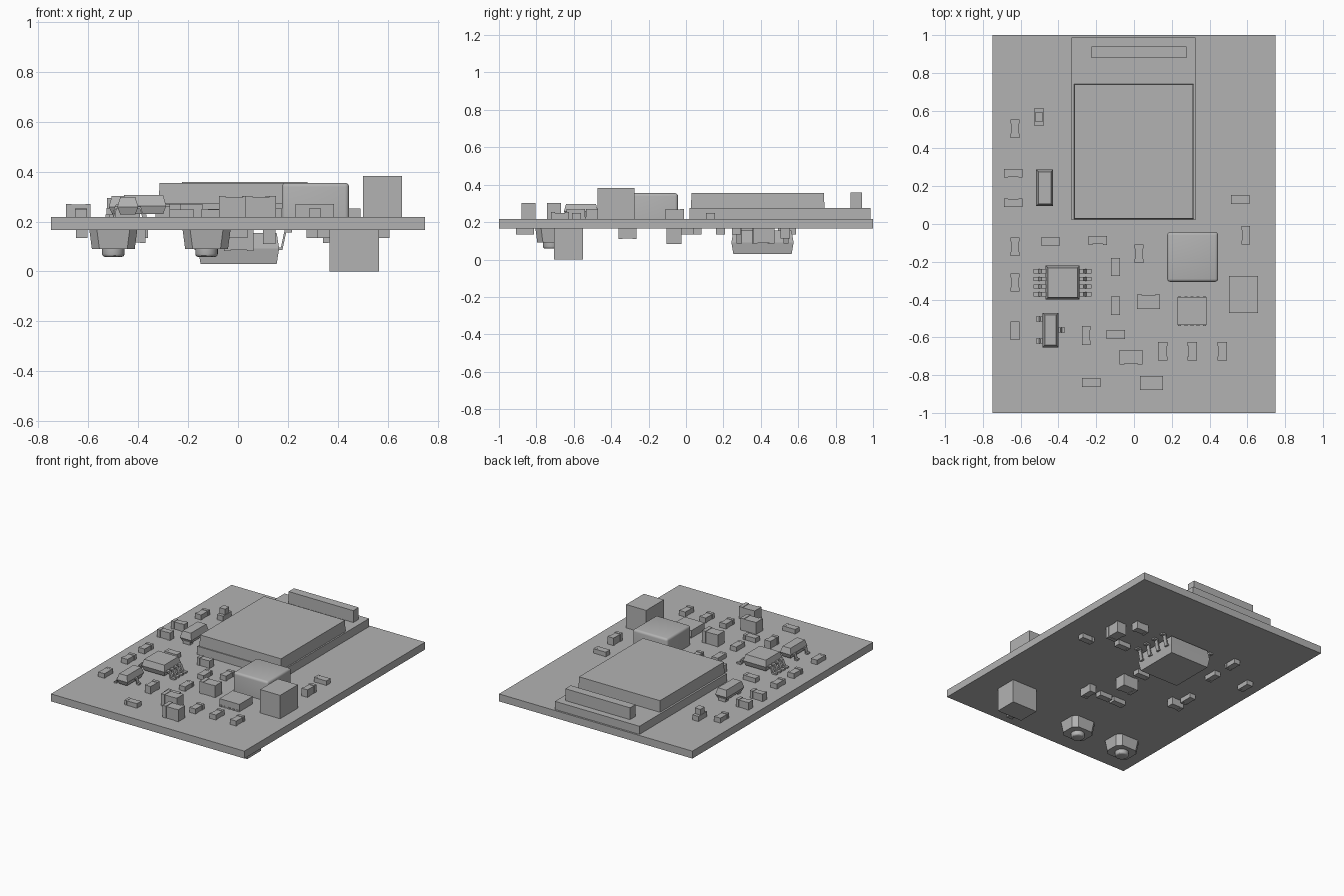
import bpy, bmesh
from mathutils import Vector

cube = bpy.data.objects.get("Cube")
if cube:
    bpy.data.objects.remove(cube, do_unlink=True)

grey = bpy.data.materials.new("plain_grey")
grey.use_nodes = True
COLOUR = (0.45, 0.45, 0.45, 1)
grey.diffuse_color = COLOUR
grey.node_tree.nodes["Principled BSDF"].inputs["Base Color"].default_value = COLOUR

TOP, BOTTOM = 0.218, 0.166      # the two faces of the board


def height(side, h):
    """World height at distance h off the top (1) or underside (-1)."""
    return TOP + h if side > 0 else BOTTOM - h


def finish(name, bm, smooth=False):
    bmesh.ops.recalc_face_normals(bm, faces=bm.faces)
    mesh = bpy.data.meshes.new(name)
    bm.to_mesh(mesh)
    bm.free()
    mesh.materials.append(grey)
    ob = bpy.data.objects.new(name, mesh)
    bpy.context.collection.objects.link(ob)
    if smooth:
        bpy.ops.object.select_all(action='DESELECT')
        ob.select_set(True)
        bpy.context.view_layer.objects.active = ob
        bpy.ops.object.shade_smooth_by_angle()
    return ob


def add_box(bm, x0, x1, y0, y1, h0, h1, side=1, inset=0, root_inset=0):
    """Box standing off one board face; insets narrow its far and near ends."""
    za, zb = height(side, h0), height(side, h1)
    rings = []
    for z, i in ((za, root_inset), (zb, inset)):
        rings.append([bm.verts.new((x, y, z)) for x, y in
                      ((x0 + i, y0 + i), (x1 - i, y0 + i), (x1 - i, y1 - i), (x0 + i, y1 - i))])
    a, b = rings
    bm.faces.new(a[::-1])
    bm.faces.new(b)
    for k in range(4):
        n = (k + 1) % 4
        bm.faces.new((a[k], a[n], b[n], b[k]))


def box(name, x0, x1, y0, y1, h0, h1, side=1, inset=0):
    bm = bmesh.new()
    add_box(bm, x0, x1, y0, y1, h0, h1, side, inset)
    return finish(name, bm)


def chip(name, x, y, long_axis, length, width, tall, side=1, style="cap"):
    """Two-terminal part: a body between two end terminals."""
    bm = bmesh.new()

    def piece(a0, a1, w, h0, h1):
        if long_axis == "x":
            add_box(bm, x + a0, x + a1, y - w, y + w, h0, h1, side)
        else:
            add_box(bm, x - w, x + w, y + a0, y + a1, h0, h1, side)

    half, w = length / 2, width / 2
    end = length * (0.22 if style == "cap" else 0.18)
    trim = 0.003 if style == "cap" else 0.001
    piece(-half + end, half - end, w - trim, 0, tall - trim)
    for s in (-1, 1):
        lo, hi = sorted((s * half, s * (half - end)))
        piece(lo, hi, w, 0, tall)
    if style == "lamp":
        piece(-length * 0.25, length * 0.25, w * 0.9, tall, tall * 2.1)
    return finish(name, bm)


def moulded(name, x0, x1, y0, y1, h0, mid, h1, side=1, inset=0.012):
    """Package body that is widest at its parting line."""
    bm = bmesh.new()
    add_box(bm, x0, x1, y0, y1, h0, mid, side, root_inset=inset)
    add_box(bm, x0, x1, y0, y1, mid, h1, side, inset=inset)
    return finish(name, bm)


def lead(name, x, y, direction, reach, rise, width, side=1, thick=0.01):
    """Gull-wing lead: bent strip swept across its width."""
    path = [(0, rise), (reach * 0.35, rise), (reach * 0.6, thick), (reach, thick)]
    under = [(reach, 0), (reach * 0.5, 0), (reach * 0.25, rise - thick), (0, rise - thick)]
    bm = bmesh.new()
    outline = [bm.verts.new((x + direction * a, y - width / 2, height(side, h)))
               for a, h in path + under]
    face = bm.faces.new(outline)
    made = bmesh.ops.extrude_face_region(bm, geom=[face])["geom"]
    bmesh.ops.translate(bm, vec=Vector((0, width, 0)),
                        verts=[g for g in made if isinstance(g, bmesh.types.BMVert)])
    return finish(name, bm)


# Board
box("circuit_board", -0.75, 0.75, -1, 1, BOTTOM - TOP, 0)

# Radio module with shield can and antenna bar
box("module_base", -0.33, 0.325, 0.02, 0.987, 0, 0.057)
box("module_shield", -0.317, 0.315, 0.027, 0.74, 0.057, 0.137, inset=0.002)
box("antenna_bar", -0.224, 0.278, 0.88, 0.94, 0.057, 0.14)

# Power coil with rounded edges, and tall block
bm = bmesh.new()
add_box(bm, 0.176, 0.445, -0.306, -0.043, 0, 0.137)
rounded = [e for e in bm.edges if max(v.co.z for v in e.verts) > TOP + 0.1]
bmesh.ops.bevel(bm, geom=rounded, offset=0.016, segments=4, profile=0.5, affect='EDGES')
finish("power_coil", bm, smooth=True)
box("tall_block", 0.502, 0.657, -0.472, -0.276, 0, 0.164)

# Eight-lead chip on top
moulded("driver_body", -0.468, -0.288, -0.4, -0.22, 0.012, 0.045, 0.088)
for k in range(4):
    for s in (-1, 1):
        lead("driver_lead", -0.378 + s * 0.088, -0.25 - 0.0405 * k, s, 0.066, 0.05, 0.022)

# Three-lead transistor
moulded("transistor_body", -0.484, -0.4, -0.653, -0.47, 0.01, 0.04, 0.08)
for y, s in ((-0.503, -1), (-0.62, -1), (-0.562, 1)):
    lead("transistor_lead", -0.442 + s * 0.04, y, s, 0.036, 0.042, 0.026)

# Diode with end tabs tucked beneath it
moulded("diode_body", -0.518, -0.428, 0.095, 0.288, 0.015, 0.04, 0.085)
for y in (0.105, 0.245):
    box("diode_tab", -0.5, -0.446, y, y + 0.033, 0, 0.02)

# Flat regulator with edge pads
box("regulator_body", 0.23, 0.385, -0.535, -0.387, 0, 0.052)
for k in range(5):
    x = 0.242 + 0.0325 * k
    box("regulator_pad", x - 0.008, x + 0.008, -0.539, -0.383, 0, 0.01)

# Resistors on top
for x, y, axis in ((0.562, 0.13, "x"), (-0.63, -0.565, "y"), (-0.442, -0.092, "x"),
                   (-0.097, -0.228, "y"), (-0.097, -0.433, "y"), (-0.097, -0.585, "x"),
                   (-0.227, -0.84, "x")):
    chip("resistor", x, y, axis, 0.097, 0.048, 0.032, style="resistor")

# Low capacitors on top
for x, y in ((-0.63, 0.505), (-0.63, -0.12), (-0.63, -0.31), (0.027, -0.157),
             (0.152, -0.673), (0.309, -0.673), (0.467, -0.673)):
    chip("low_capacitor", x, y, "y", 0.097, 0.049, 0.035)

# Standard capacitors on top
for x, y, axis in ((-0.64, 0.268, "x"), (-0.64, 0.113, "x"), (0.592, -0.06, "y"),
                   (-0.192, -0.087, "x"), (-0.252, -0.59, "y")):
    chip("capacitor", x, y, axis, 0.099, 0.046, 0.053)

# Large capacitors on top
for x, y in ((0.077, -0.412), (-0.015, -0.705), (0.092, -0.842)):
    chip("large_capacitor", x, y, "x", 0.122, 0.075, 0.084)

chip("indicator_lamp", -0.503, 0.567, "y", 0.094, 0.048, 0.036, style="lamp")

# Underside: wide package with four leads on each side
moulded("memory_body", -0.16, 0.165, 0.243, 0.575, 0.012, 0.075, 0.136, -1, inset=0.01)
for k in range(4):
    for s in (-1, 1):
        lead("memory_lead", 0.002 + s * 0.155, 0.285 + 0.083 * k, s, 0.06, 0.08, 0.028, -1)

# Underside: plug block
box("plug_block", 0.367, 0.565, -0.705, -0.55, 0, BOTTOM, -1)

# Underside: push buttons with chamfered corners and round plungers
for x in (-0.5, -0.126):
    y = -0.72
    bm = bmesh.new()
    add_box(bm, x - 0.096, x + 0.096, y - 0.085, y + 0.085, 0, 0.076, -1, inset=0.01)
    corners = [e for e in bm.edges if abs(e.verts[0].co.z - e.verts[1].co.z) > 0.05]
    bmesh.ops.bevel(bm, geom=corners, offset=0.03, segments=1, affect='EDGES')
    finish("button_case", bm)
    bm = bmesh.new()
    made = bmesh.ops.create_cone(bm, cap_ends=True, segments=24, radius1=0.045,
                                 radius2=0.045, depth=0.032)["verts"]
    rim = [e for e in bm.edges if all(v.co.z < 0 for v in e.verts)]
    bmesh.ops.bevel(bm, geom=rim, offset=0.012, segments=3, profile=0.5, affect='EDGES')
    bmesh.ops.translate(bm, verts=bm.verts, vec=Vector((x, y, height(-1, 0.092))))
    finish("button_plunger", bm, smooth=True)

# Underside: small parts
for x, y, axis in ((0.56, 0.185, "x"), (0.325, 0.27, "x"), (0.298, -0.86, "y"),
                   (-0.015, 0.06, "x"), (-0.01, -0.315, "x"), (-0.125, -0.315, "x"),
                   (-0.45, 0.01, "y"), (-0.384, 0.34, "y"), (-0.384, 0.54, "y"),
                   (-0.626, 0.38, "y")):
    chip("under_resistor", x, y, axis, 0.097, 0.047, 0.033, -1, "resistor")

for x, y, axis, length, width, tall in (
        (0.5, 0.415, "y", 0.115, 0.075, 0.08), (0.39, 0.53, "x", 0.097, 0.052, 0.053),
        (0.003, -0.065, "x", 0.12, 0.08, 0.084), (0.125, -0.313, "y", 0.097, 0.05, 0.056),
        (-0.42, -0.08, "x", 0.097, 0.05, 0.053)):
    chip("under_capacitor", x, y, axis, length, width, tall, -1)
